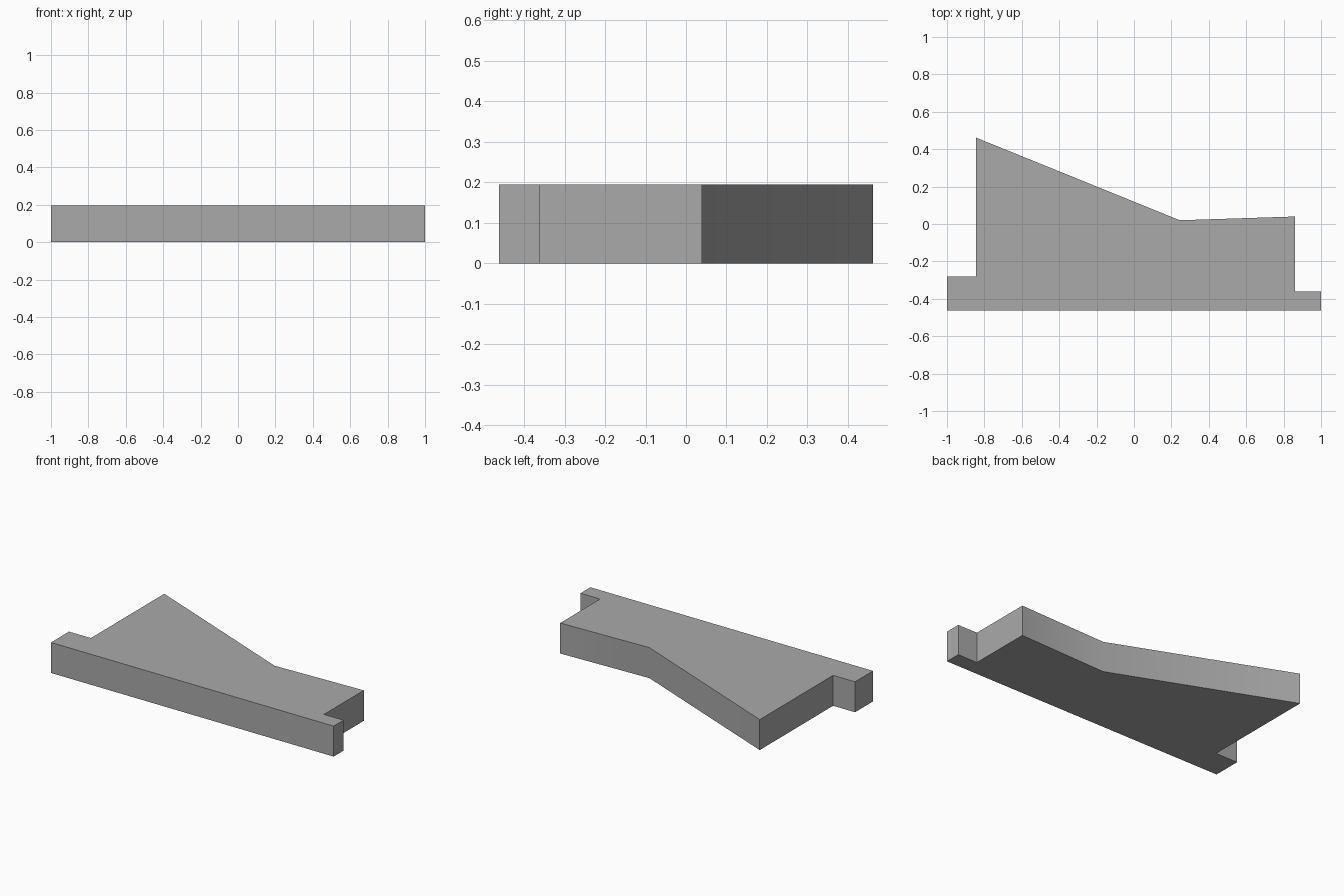
import bpy
import bmesh

cube = bpy.data.objects.get("Cube")
if cube:
    bpy.data.objects.remove(cube, do_unlink=True)

HEIGHT = 0.195

# Plain grey material
grey = bpy.data.materials.new("plain grey")
grey.use_nodes = True
colour = (0.4, 0.4, 0.4, 1)
grey.diffuse_color = colour
grey.node_tree.nodes["Principled BSDF"].inputs["Base Color"].default_value = colour

# Plan outline, counter-clockwise: straight front, end tabs, bent back edge
outline = [
    (-1, -0.462), (1, -0.462), (1, -0.362), (0.862, -0.362),
    (0.862, 0.04), (0.245, 0.02), (-0.845, 0.462),
    (-0.845, -0.28), (-1, -0.28),
]

# Extrude the outline into a solid plate
bm = bmesh.new()
base = bm.faces.new([bm.verts.new((x, y, 0)) for x, y in outline])
top = bmesh.ops.extrude_face_region(bm, geom=[base], use_keep_orig=True)
bmesh.ops.translate(bm, vec=(0, 0, HEIGHT),
                    verts=[g for g in top["geom"] if isinstance(g, bmesh.types.BMVert)])
bmesh.ops.recalc_face_normals(bm, faces=bm.faces)
mesh = bpy.data.meshes.new("tabbed_plate")
bm.to_mesh(mesh)
bm.free()
mesh.materials.append(grey)

plate = bpy.data.objects.new("tabbed_plate", mesh)
bpy.context.collection.objects.link(plate)

# Smooth only the shallow bend of the back edge
bpy.context.view_layer.objects.active = plate
plate.select_set(True)
bpy.ops.object.shade_smooth_by_angle()
